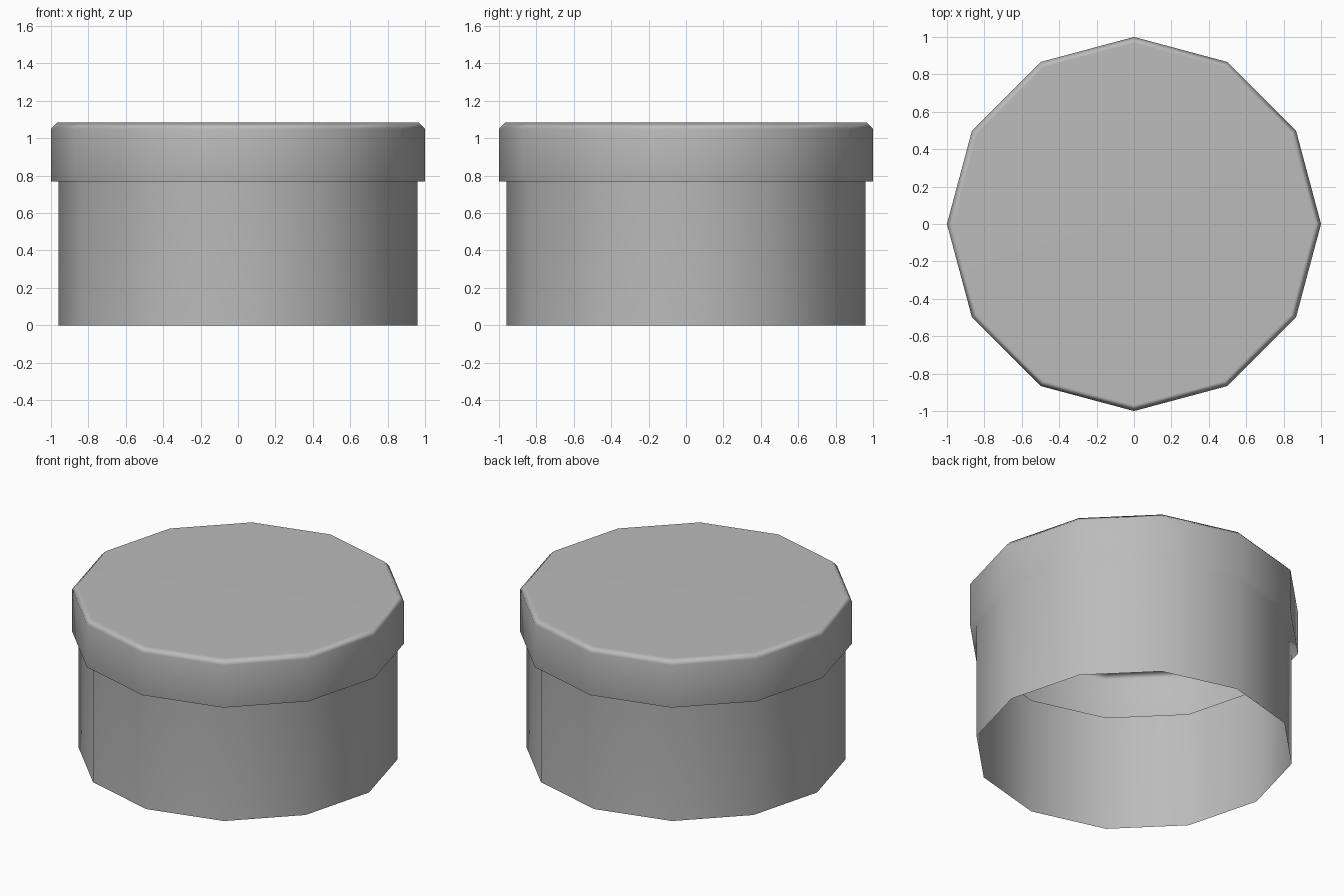
import bpy
import bmesh
from math import cos, sin, pi

SIDES = 12

if "Cube" in bpy.data.objects:
    bpy.data.objects.remove(bpy.data.objects["Cube"], do_unlink=True)

grey = bpy.data.materials.new("plain grey")
grey.use_nodes = True
colour = (0.5, 0.5, 0.5, 1)
grey.diffuse_color = colour
grey.node_tree.nodes["Principled BSDF"].inputs["Base Color"].default_value = colour

# Profile as (radius, height): open foot, wall, lid lip, lid wall, bevel
profile = [(0.96, 0), (0.96, 0.77), (1, 0.77), (1, 1.05), (0.968, 1.083)]

bm = bmesh.new()
rings = [[bm.verts.new((r * cos(2 * pi * i / SIDES), r * sin(2 * pi * i / SIDES), z))
          for i in range(SIDES)] for r, z in profile]
for low, high in zip(rings, rings[1:]):
    for i in range(SIDES):
        j = (i + 1) % SIDES
        bm.faces.new((low[i], low[j], high[j], high[i]))

# Closed lid top
bm.faces.new(rings[-1])
for face in bm.faces:
    face.smooth = True

mesh = bpy.data.meshes.new("lidded_container")
bm.to_mesh(mesh)
bm.free()
mesh.materials.append(grey)
container = bpy.data.objects.new("lidded_container", mesh)
bpy.context.collection.objects.link(container)

# Large faces keep their own direction, so only the bevel and corners blend
weighted = container.modifiers.new("Weighted normals", "WEIGHTED_NORMAL")
weighted.mode = 'FACE_AREA'
weighted.keep_sharp = False
